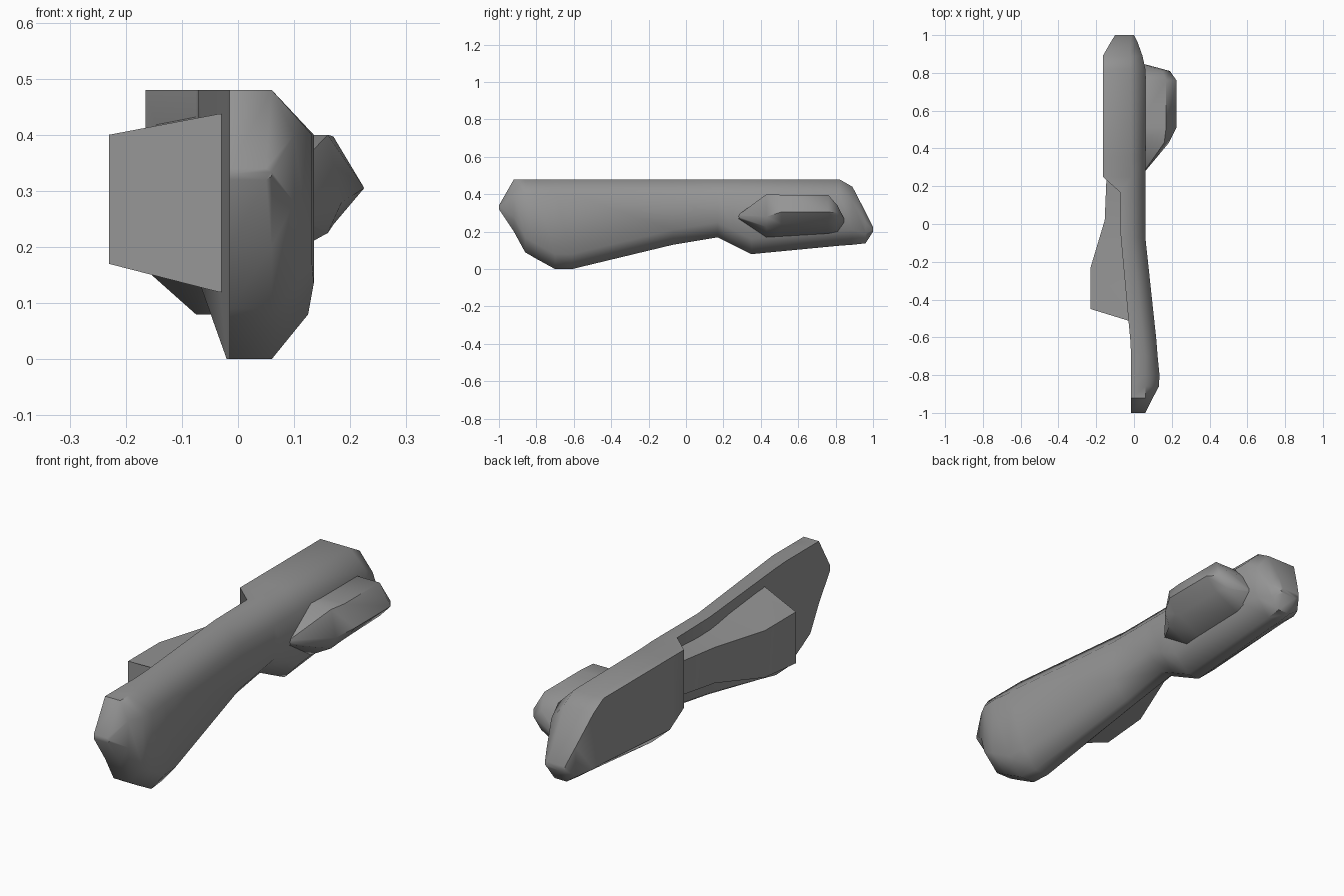
import bpy, bmesh, math

cube = bpy.data.objects.get("Cube")
if cube:
    bpy.data.objects.remove(cube, do_unlink=True)

grey = bpy.data.materials.new("plain_grey")
grey.use_nodes = True
colour = (0.3, 0.3, 0.3, 1)
grey.diffuse_color = colour
grey.node_tree.nodes["Principled BSDF"].inputs["Base Color"].default_value = colour


def loft(name, sections):
    """Skin a row of (y, [(x, z), ...]) outlines and cap both ends."""
    bm = bmesh.new()
    rings = [[bm.verts.new((x, y, z)) for x, z in pts] for y, pts in sections]
    for a, b in zip(rings, rings[1:]):
        for i in range(len(a)):
            j = (i + 1) % len(a)
            bm.faces.new((a[i], a[j], b[j], b[i]))
    bm.faces.new(rings[0])
    bm.faces.new(rings[-1])
    bmesh.ops.remove_doubles(bm, verts=bm.verts, dist=0.0005)
    bmesh.ops.recalc_face_normals(bm, faces=bm.faces)
    mesh = bpy.data.meshes.new(name)
    bm.to_mesh(mesh)
    bm.free()
    mesh.materials.append(grey)
    obj = bpy.data.objects.new(name, mesh)
    bpy.context.collection.objects.link(obj)
    bpy.ops.object.select_all(action="DESELECT")
    obj.select_set(True)
    bpy.context.view_layer.objects.active = obj
    bpy.ops.object.shade_smooth_by_angle(angle=math.radians(50))


def body_outline(x_in, x_flat, x_out, low, high, x_low, low_in):
    """Flat inner side, chamfered outer side."""
    c = min(0.08, (high - low) * 0.3)
    return [(x_in, high), (x_flat, high), (x_out, high - c),
            (x_out, low + c), (x_flat, low), (x_low, low), (x_in, low_in)]


# Long body with the thicker rear block
body = [
    (-1.0, -.015, .05, .06, .32, .34, -.015, .33),
    (-.92, -.015, .06, .10, .20, .48, -.015, .20),
    (-.86, -.015, .06, .132, .09, .48, -.015, .09),
    (-.80, -.015, .06, .135, .055, .48, -.015, .055),
    (-.70, -.015, .06, .125, 0, .48, -.012, 0),
    (-.61, -.02, .05, .118, 0, .48, -.017, 0),
    (-.07, -.07, -.01, .06, .13, .48, -.06, .14),
    (.17, -.075, -.01, .06, .17, .48, -.065, .18),
    (.25, -.165, -.01, .06, .13, .48, -.07, .22),
    (.35, -.165, -.015, .06, .08, .48, -.075, .16),
    (.82, -.165, -.02, .06, .125, .48, -.08, .19),
    (.89, -.165, -.02, .045, .13, .44, -.08, .19),
    (.96, -.125, -.02, .02, .138, .305, -.08, .17),
    (1.0, -.10, -.01, 0, .20, .225, -.08, .21),
]
loft("body", [(s[0], body_outline(*s[1:])) for s in body])

# Tapered pad on the inner side, narrowing to a neck at the block
pad = [
    (-.51, -.035, .12, .437, .12, .437),
    (-.45, -.23, .17, .40, .115, .44),
    (-.23, -.23, .19, .40, .15, .44),
    (.02, -.155, .24, .40, .19, .44),
    (.26, -.145, .27, .42, .24, .46),
]
loft("inner_pad", [(y, [(x, top), (x, low), (0, low_in), (0, top_in)])
                   for y, x, low, top, low_in, top_in in pad])

# Faceted bulge on the outer side
bulge = [
    (.28, .055, .06, .27, .28, .29),
    (.43, .16, .185, .17, .28, .40),
    (.51, .17, .225, .175, .305, .397),
    (.76, .17, .225, .19, .305, .397),
    (.81, .15, .19, .20, .30, .34),
    (.845, .055, .06, .25, .26, .27),
]
loft("outer_bulge", [(y, [(.02, top), (x, top), (x_out, mid), (x, low + (mid - low) * .5), (.06, low), (.02, low)])
                     for y, x, x_out, low, mid, top in bulge])
